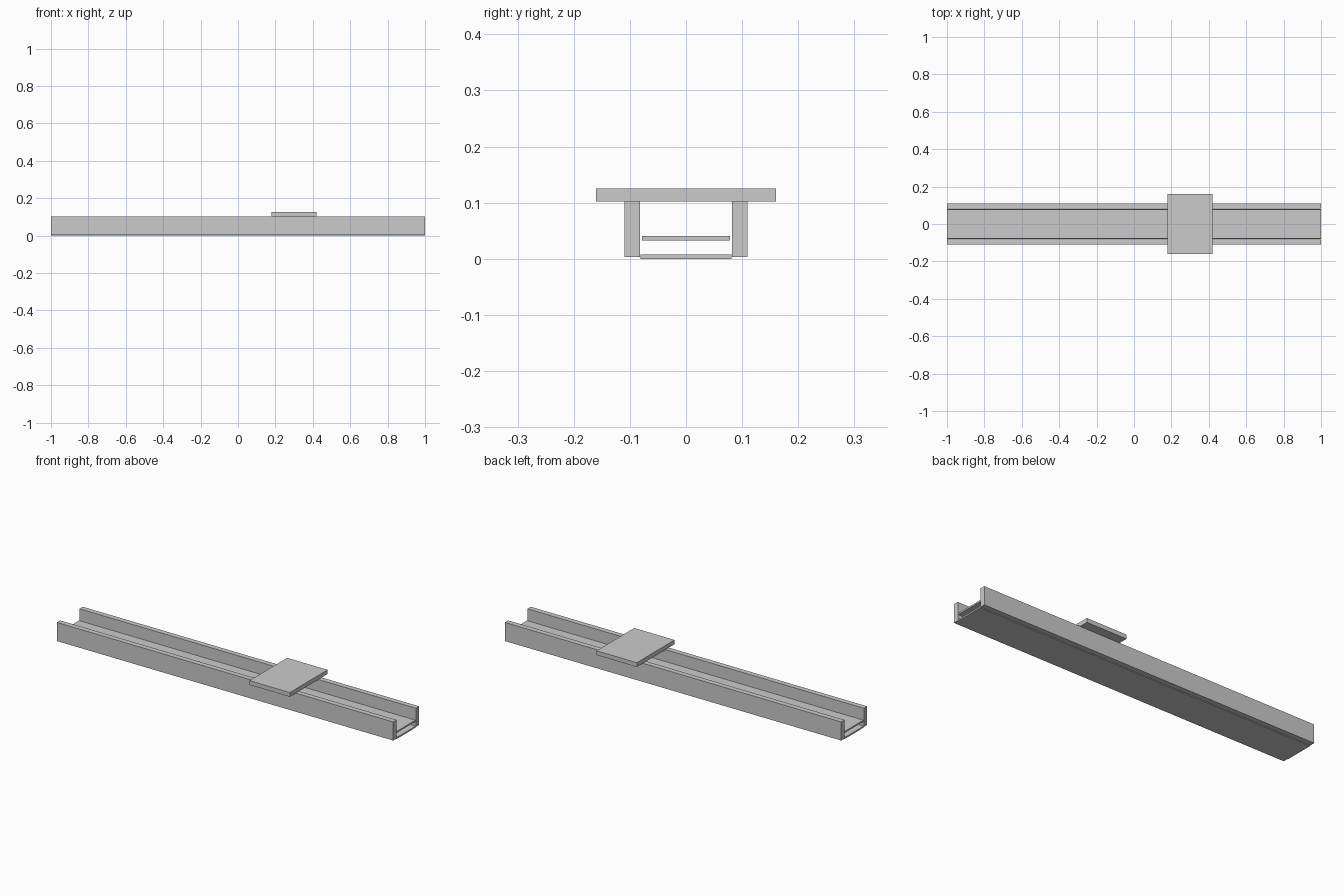
import bpy
import bmesh
from mathutils import Matrix, Vector

default = bpy.data.objects.get("Cube")
if default:
    bpy.data.objects.remove(default, do_unlink=True)

# Single light grey finish
grey = bpy.data.materials.new("light_grey")
grey.use_nodes = True
colour = (0.6, 0.6, 0.6, 1)
grey.diffuse_color = colour
grey.node_tree.nodes["Principled BSDF"].inputs["Base Color"].default_value = colour


def box(name, low, high):
    """Add a box spanning two opposite corners."""
    low, high = Vector(low), Vector(high)
    bm = bmesh.new()
    bmesh.ops.create_cube(bm, size=1, matrix=Matrix.Diagonal((*(high - low), 1)))
    mesh = bpy.data.meshes.new(name)
    bm.to_mesh(mesh)
    bm.free()
    mesh.materials.append(grey)
    obj = bpy.data.objects.new(name, mesh)
    obj.location = (low + high) / 2
    bpy.context.collection.objects.link(obj)
    return obj


# Two upright side rails
for side, y in (("front", -0.096), ("back", 0.096)):
    box(side + "_rail", (-1, y - 0.014, 0.003), (1, y + 0.014, 0.103))

# Base plate and the thin strip floating between the rails
box("base_plate", (-1, -0.081, 0), (1, 0.081, 0.008))
box("inner_strip", (-1, -0.078, 0.033), (1, 0.078, 0.041))

# Sliding carriage plate resting on the rails
box("carriage", (0.18, -0.16, 0.102), (0.42, 0.16, 0.125))
